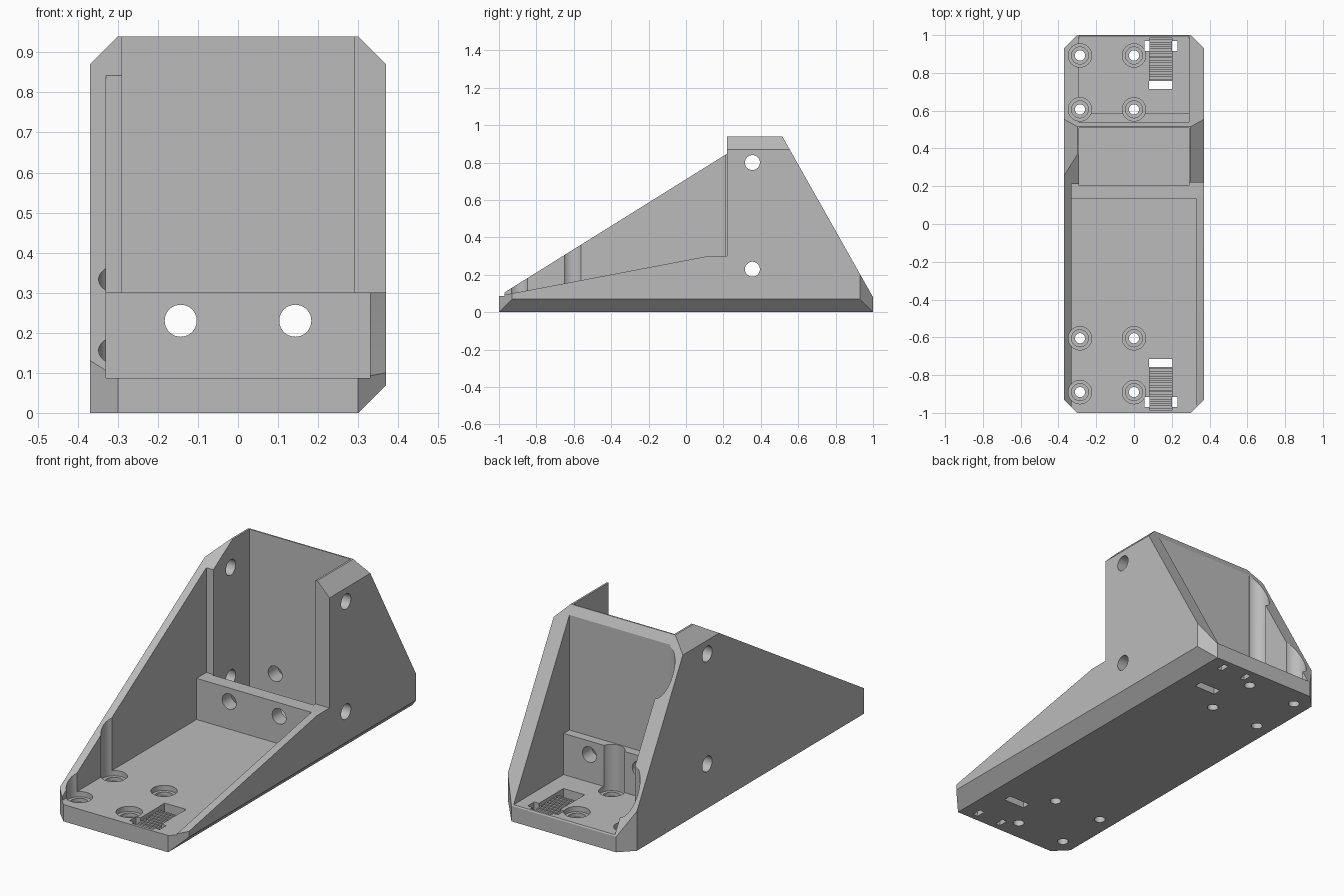
import bpy, bmesh, math
from mathutils import Matrix, Vector

cube = bpy.data.objects.get("Cube")
if cube:
    bpy.data.objects.remove(cube, do_unlink=True)

FLOOR = 0.087
HIGH = 1.2

grey = bpy.data.materials.new("plain grey")
grey.use_nodes = True
colour = (0.5, 0.5, 0.5, 1)
grey.diffuse_color = colour
grey.node_tree.nodes["Principled BSDF"].inputs["Base Color"].default_value = colour


def make_object(name, bm):
    bmesh.ops.recalc_face_normals(bm, faces=bm.faces)
    mesh = bpy.data.meshes.new(name)
    bm.to_mesh(mesh)
    bm.free()
    mesh.materials.append(grey)
    obj = bpy.data.objects.new(name, mesh)
    bpy.context.scene.collection.objects.link(obj)
    return obj


def box_mesh(x0, x1, y0, y1, z0, z1):
    bm = bmesh.new()
    size = Matrix.Diagonal((x1 - x0, y1 - y0, z1 - z0, 1))
    centre = Matrix.Translation(((x0 + x1) / 2, (y0 + y1) / 2, (z0 + z1) / 2))
    bmesh.ops.create_cube(bm, size=1, matrix=centre @ size)
    return bm


# Outer bracket block, trimmed by planes given as (point, outward normal)
bm = box_mesh(-0.37, 0.37, -1, 1, 0, 0.94)
trims = [((0, 0.515, 0.94), (0, 0.86, 0.485)), ((0.30, 0, 0), (1, 0, -1))]
for sx in (-1, 1):
    trims.append(((sx * 0.30, 0, 0.94), (sx, 0, 1)))
    for sy in (-1, 1):
        trims.append(((sx * 0.30, sy, 0), (sx, sy, 0)))
for point, normal in trims:
    geom = bm.verts[:] + bm.edges[:] + bm.faces[:]
    bmesh.ops.bisect_plane(bm, geom=geom, plane_co=point,
                           plane_no=Vector(normal).normalized(), clear_outer=True)
    rim = [e for e in bm.edges if e.is_boundary]
    bmesh.ops.holes_fill(bm, edges=rim)
bracket = make_object("bracket", bm)

cutters = []


def cut(name, bm):
    obj = make_object(name + "_cutter", bm)
    obj.hide_render = True
    cutters.append(obj)


def cut_box(name, *limits):
    cut(name, box_mesh(*limits))


def cut_profile(name, x0, x1, points):
    """Remove a side profile (y, z) swept from x0 to x1."""
    bm = bmesh.new()
    face = bm.faces.new([bm.verts.new((x0, y, z)) for y, z in points])
    new = bmesh.ops.extrude_face_region(bm, geom=[face])["geom"]
    verts = [v for v in new if isinstance(v, bmesh.types.BMVert)]
    bmesh.ops.translate(bm, verts=verts, vec=(x1 - x0, 0, 0))
    cut(name, bm)


def cut_cylinder(name, centre, radius, length, axis="Z"):
    turn = {"X": Matrix.Rotation(math.pi / 2, 4, "Y"),
            "Y": Matrix.Rotation(math.pi / 2, 4, "X"),
            "Z": Matrix.Identity(4)}[axis]
    bm = bmesh.new()
    bmesh.ops.create_cone(bm, cap_ends=True, segments=40, radius1=radius, radius2=radius,
                          depth=length, matrix=Matrix.Translation(centre) @ turn)
    cut(name, bm)


# Front tray with the cross block left standing at its rear
cut_profile("front_tray", -0.33, 0.33,
            [(-1.1, FLOOR), (0.132, FLOOR), (0.132, 0.3), (0.212, 0.3),
             (0.212, HIGH), (-1.1, HIGH)])
# Low left wall and tall sloping right wall
cut_profile("left_wall_top", 0.25, 0.5,
            [(-1.1, 0.068), (0.118, 0.3), (0.22, 0.3), (0.22, HIGH), (-1.1, HIGH)])
cut_profile("right_wall_top", -0.5, -0.25,
            [(-1.1, 0.025), (0.5, 1.022), (0.5, HIGH), (-1.1, HIGH)])
# Central pocket and rear tray behind the stepped upright plate
cut_box("pocket", -0.29, 0.29, 0.205, 0.508, FLOOR, HIGH)
cut_profile("rear_tray", -0.29, 0.29,
            [(0.587, FLOOR), (1.1, FLOOR), (1.1, HIGH), (0.54, HIGH),
             (0.54, 0.3), (0.587, 0.3)])

# Cross holes through the upright plates and the side walls
for x in (-0.143, 0.143):
    cut_cylinder("plate_hole", (x, 0.35, 0.23), 0.04, 0.8, "Y")
for z in (0.23, 0.8):
    cut_cylinder("wall_hole", (0, 0.355, z), 0.04, 1, "X")

# Stepped screw holes, with tool clearance rising above each one
for x in (-0.286, 0):
    for y in (-0.89, -0.605, 0.607, 0.892):
        cut_cylinder("screw_clearance", (x, y, 0.06 + 0.6), 0.062, 1.2)
        cut_cylinder("screw_seat", (x, y, 0.04 + 0.1), 0.045, 0.2)
        cut_cylinder("screw_hole", (x, y, 0), 0.027, 0.3)

# Ribbed strap recess and strap slots at each end
for s in (-1, 1):
    def strap(name, x0, x1, near, far, z0, z1):
        cut_box(name, x0, x1, min(s * near, s * far), max(s * near, s * far), z0, z1)
    strap("strap_slot", 0.08, 0.203, 0.714, 0.758, -0.1, 0.2)
    strap("strap_recess", 0.081, 0.202, 0.75, 0.985, 0.068, 0.2)
    for i in range(9):
        y = 0.768 + i * 0.0245
        strap("strap_groove", 0.0815, 0.2015, y, y + 0.012, 0.045, 0.1)
    for x0, x1 in ((0.056, 0.083), (0.2, 0.229)):
        strap("strap_eye", x0, x1, 0.915, 0.968, -0.1, 0.2)

# Apply every cut, then drop the cutters
for c in cutters:
    mod = bracket.modifiers.new(c.name, "BOOLEAN")
    mod.operation = "DIFFERENCE"
    mod.solver = "EXACT"
    mod.object = c
depsgraph = bpy.context.evaluated_depsgraph_get()
bracket.data = bpy.data.meshes.new_from_object(bracket.evaluated_get(depsgraph))
bracket.modifiers.clear()
for c in cutters:
    bpy.data.objects.remove(c, do_unlink=True)
bracket.data.materials.clear()
bracket.data.materials.append(grey)

# Smooth the round holes, keep the edges sharp
bpy.ops.object.select_all(action="DESELECT")
bracket.select_set(True)
bpy.context.view_layer.objects.active = bracket
bpy.ops.object.shade_smooth_by_angle(angle=math.radians(25))
